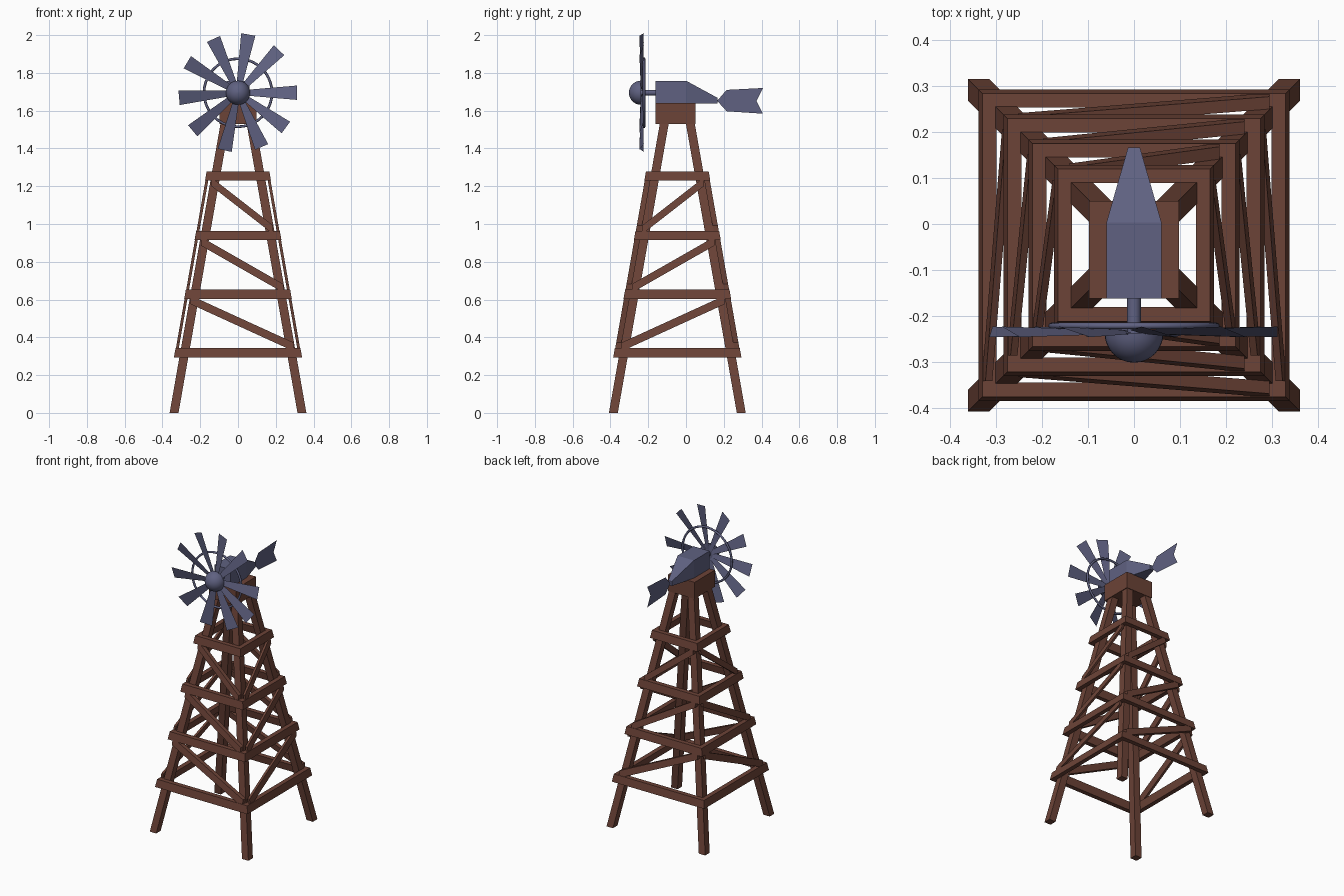
import bpy, bmesh, math
from mathutils import Vector

if "Cube" in bpy.data.objects:
    bpy.data.objects.remove(bpy.data.objects["Cube"])


def material(name, col):
    m = bpy.data.materials.new(name)
    m.diffuse_color = (*col, 1)
    m.use_nodes = True
    m.node_tree.nodes["Principled BSDF"].inputs["Base Color"].default_value = m.diffuse_color
    return m


WOOD = material("brown wood", (0.15, 0.056, 0.038))
METAL = material("slate metal", (0.115, 0.12, 0.22))
CY = -0.046       # tower centre in y
AXIS_Z = 1.695    # rotor axis height


def make(name, bm, mat, smooth=False):
    bmesh.ops.recalc_face_normals(bm, faces=bm.faces[:])
    me = bpy.data.meshes.new(name)
    bm.to_mesh(me)
    bm.free()
    me.materials.append(mat)
    for p in me.polygons:
        p.use_smooth = smooth and len(p.vertices) <= 4
    ob = bpy.data.objects.new(name, me)
    bpy.context.collection.objects.link(ob)
    return ob


def loft(name, sections, mat, smooth=False):
    """Skin between matching closed loops and cap both ends."""
    bm = bmesh.new()
    rows = [[bm.verts.new(p) for p in s] for s in sections]
    n = len(rows[0])
    for a, b in zip(rows, rows[1:]):
        for i in range(n):
            j = (i + 1) % n
            bm.faces.new((a[i], a[j], b[j], b[i]))
    bm.faces.new(rows[0])
    bm.faces.new(rows[-1])
    return make(name, bm, mat, smooth)


def half(z):
    """Outer half width of the tower legs at height z."""
    return 0.362 - 0.176 * z


# Four legs leaning inward
for sx in (-1, 1):
    for sy in (-1, 1):
        secs = []
        for z in (0, 1.54):
            o, i = half(z), half(z) - 0.047
            secs.append([(sx * a, CY + sy * b, z) for a, b in ((o, o), (i, o), (i, i), (o, i))])
        loft("leg", secs, WOOD)

# Side mapping: u runs along the side, d is the distance from the centre
SIDES = {
    "front": lambda u, d, z: (u, CY - d, z),
    "back": lambda u, d, z: (u, CY + d, z),
    "right": lambda u, d, z: (d, CY - u, z),
    "left": lambda u, d, z: (-d, CY - u, z),
}
LEVELS = [0.319, 0.629, 0.939, 1.254]
OUT = 0.029

for side, pt in SIDES.items():
    # Horizontal beams, mitred at the corners
    for zc in LEVELS:
        secs = []
        for s in (-1, 1):
            sec = []
            for z, off in ((zc - 0.025, 0), (zc - 0.025, OUT), (zc + 0.025, OUT), (zc + 0.025, -0.002)):
                d = half(z) + off
                sec.append(pt(s * d, d, z))
            secs.append(sec)
        loft(side + "_beam", secs, WOOD)
    # Diagonal braces
    inner = 0.0 if side in ("front", "back") else 0.012
    for z0, z1 in zip(LEVELS, LEVELS[1:]):
        secs = []
        for s, zc in ((1, z0 + 0.03), (-1, z1 - 0.03)):
            u = s * (half(zc) - 0.005)
            secs.append([pt(u, half(z) + off, z) for z, off in
                         ((zc - 0.023, inner), (zc - 0.023, OUT - 0.002),
                          (zc + 0.023, OUT - 0.002), (zc + 0.023, inner))])
        loft(side + "_brace", secs, WOOD)


def rect_z(hx, y0, y1, z):
    return [(-hx, y0, z), (hx, y0, z), (hx, y1, z), (-hx, y1, z)]


def rect_y(hx, y, z0, z1):
    return [(-hx, y, z0), (hx, y, z0), (hx, y, z1), (-hx, y, z1)]


# Tower cap and gearbox with tapered tail
loft("tower_cap", [rect_z(0.098, -0.162, 0.05, 1.53), rect_z(0.098, -0.162, 0.05, 1.64)], WOOD)
loft("gearbox", [rect_y(0.06, -0.162, 1.638, 1.757), rect_y(0.06, 0.003, 1.638, 1.757),
                 rect_y(0.013, 0.167, 1.638, 1.668)], METAL)

# Tail fin: flat sheet
bm = bmesh.new()
fin = [(0.165, 1.652), (0.215, 1.71), (0.407, 1.72), (0.373, 1.652), (0.407, 1.584), (0.215, 1.597)]
vs = [bm.verts.new((0, y, z)) for y, z in fin]
bm.faces.new((vs[0], vs[1], vs[3], vs[5]))
bm.faces.new((vs[1], vs[2], vs[3]))
bm.faces.new((vs[3], vs[4], vs[5]))
make("tail_fin", bm, METAL)


def circle(r, y, n):
    return [(r * math.cos(2 * math.pi * k / n), y, AXIS_Z + r * math.sin(2 * math.pi * k / n))
            for k in range(n)]


# Rotor shaft and domed hub
loft("shaft", [circle(0.015, -0.245, 16), circle(0.015, -0.155, 16)], METAL, True)
R = 0.064
loft("hub", [circle(R * math.cos(a), -0.238 - R * math.sin(a), 32)
             for a in [math.radians(t) for t in (0, 11, 22, 33, 44, 55, 66, 77, 86)]], METAL, True)

# Hoop behind the blades
bpy.ops.mesh.primitive_torus_add(major_radius=0.18, minor_radius=0.007, major_segments=40,
                                 minor_segments=8, location=(0, -0.222, AXIS_Z),
                                 rotation=(math.pi / 2, 0, 0))
hoop = bpy.context.object
hoop.name = "rotor_hoop"
hoop.data.materials.append(METAL)
bpy.ops.object.shade_smooth()

# Pitched sheet blades
for deg in (0, 46, 80, 114.5, 149, 185, 220, 257, 293.5, 324):
    a = math.radians(deg)
    d = Vector((math.cos(a), 0, math.sin(a)))
    t = Vector((-math.sin(a), 0, math.cos(a)))
    c = Vector((0, -0.235, AXIS_Z))
    bm = bmesh.new()
    pts = []
    for r, w, s in ((0.03, 0.014, -1), (0.313, 0.038, -1), (0.313, 0.038, 1), (0.03, 0.014, 1)):
        pts.append(bm.verts.new(c + d * r + s * (t * w + Vector((0, w * 0.3, 0)))))
    bm.faces.new(pts)
    make("blade", bm, METAL)
